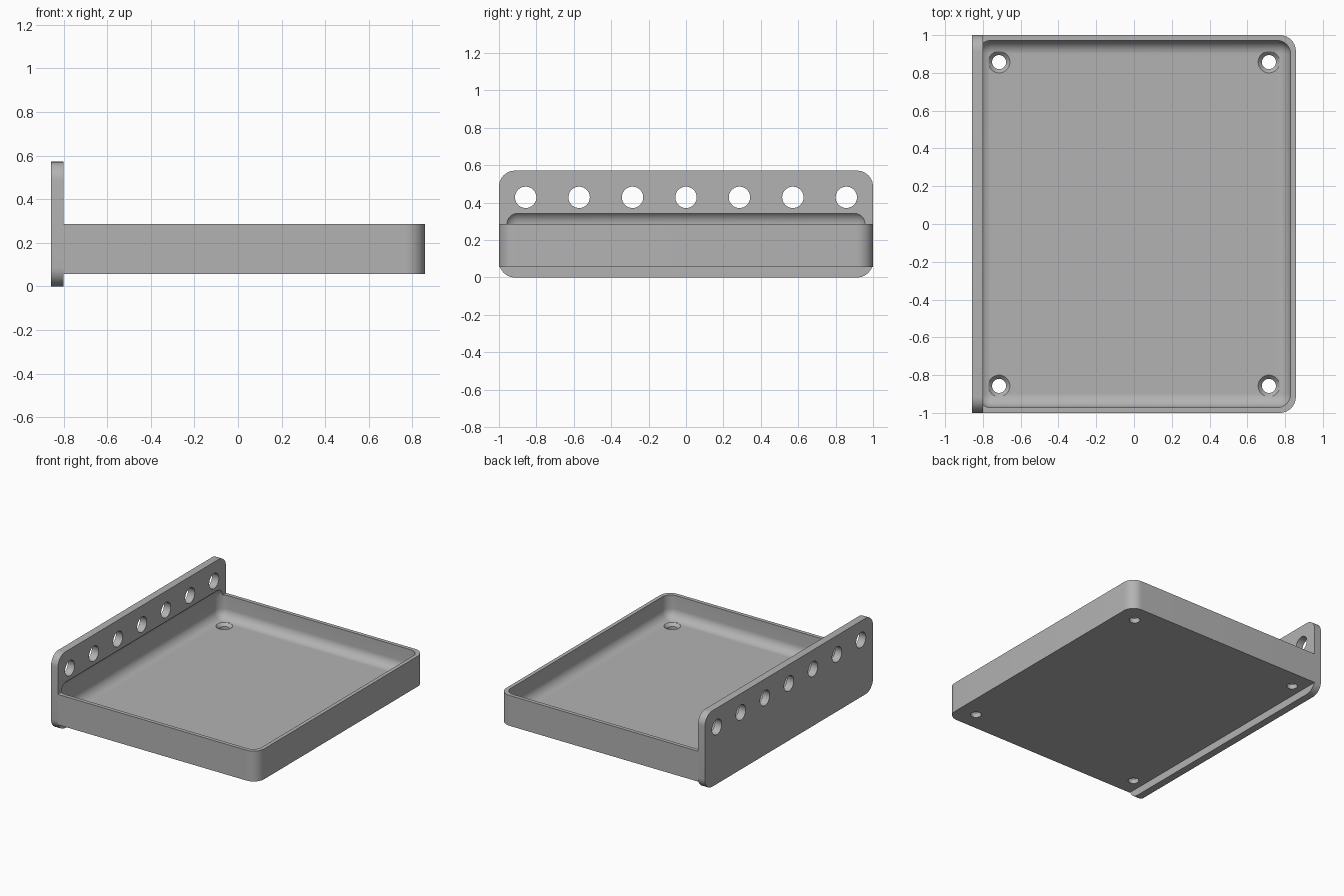
import bpy, bmesh, math
from mathutils import Matrix, Vector

if "Cube" in bpy.data.objects:
    bpy.data.objects.remove(bpy.data.objects["Cube"])

MM = 2 / 70            # design unit: the long side is 70 of these

grey = bpy.data.materials.new("plain grey")
grey.use_nodes = True
COLOUR = (0.45, 0.45, 0.45, 1)
grey.diffuse_color = COLOUR
grey.node_tree.nodes["Principled BSDF"].inputs["Base Color"].default_value = COLOUR


def finish(bm, name):
    """Turn a bmesh into a scene object."""
    bmesh.ops.recalc_face_normals(bm, faces=bm.faces)
    mesh = bpy.data.meshes.new(name)
    bm.to_mesh(mesh)
    bm.free()
    mesh.materials.append(grey)
    obj = bpy.data.objects.new(name, mesh)
    bpy.context.collection.objects.link(obj)
    return obj


def rounded_box(name, low, high, radius, pick):
    """Box between two corners, with the edges chosen by pick rounded."""
    bm = bmesh.new()
    low, high = Vector(low) * MM, Vector(high) * MM
    bmesh.ops.create_cube(bm, size=1)
    bmesh.ops.scale(bm, vec=high - low, verts=bm.verts)
    bmesh.ops.translate(bm, vec=(low + high) / 2, verts=bm.verts)
    edges = [e for e in bm.edges if pick(e.verts[0].co - e.verts[1].co, e.verts[0].co)]
    bmesh.ops.bevel(bm, geom=edges, offset=radius * MM, segments=10,
                    profile=0.5, affect='EDGES')
    return finish(bm, name)


def add_lathe(bm, profile, matrix, sides=40):
    """Closed turned solid from (radius, height) pairs."""
    rings = []
    for r, h in profile:
        ring = []
        for i in range(sides):
            a = math.tau * i / sides
            ring.append(bm.verts.new(matrix @ (Vector((r * math.cos(a), r * math.sin(a), h)) * MM)))
        rings.append(ring)
    for a, b in zip(rings, rings[1:]):
        for i in range(sides):
            j = (i + 1) % sides
            bm.faces.new((a[i], a[j], b[j], b[i]))
    bm.faces.new(rings[0])
    bm.faces.new(rings[-1])


def cut(obj, cutter):
    mod = obj.modifiers.new("cut", 'BOOLEAN')
    mod.operation, mod.solver, mod.object = 'DIFFERENCE', 'EXACT', cutter
    bpy.context.view_layer.objects.active = obj
    bpy.ops.object.modifier_apply(modifier=mod.name)


# Tray block, rounded only on the two upright edges away from the back plate
tray = rounded_box("tray", (-28, -35, 2), (30, 35, 10), 3,
                   lambda d, p: abs(d.z) > 0.01 and p.x > 0)

# Upright mounting plate with four rounded corners
plate = rounded_box("mounting_plate", (-30, -35, 0), (-28, 35, 20), 3,
                    lambda d, p: abs(d.x) > 0.01)

# Soft-edged pocket that hollows the tray and bites into the plate
pocket = rounded_box("pocket_cutter", (-29, -34, 4), (29, 34, 12.5), 2.5,
                     lambda d, p: True)

# Countersunk screw holes in the tray floor
bm = bmesh.new()
for x in (-25, 25):
    for y in (-30, 30):
        add_lathe(bm, [(1.3, 1), (1.3, 3.25), (2, 4), (2, 6)],
                  Matrix.Translation((x * MM, y * MM, 0)))
screw_holes = finish(bm, "screw_hole_cutter")

# Row of seven holes through the plate
bm = bmesh.new()
for i in range(-3, 4):
    add_lathe(bm, [(2, -3), (2, 3)],
              Matrix.Translation(Vector((-29, i * 10, 15)) * MM) @ Matrix.Rotation(math.pi / 2, 4, 'Y'))
plate_holes = finish(bm, "plate_hole_cutter")

cut(tray, pocket)
cut(tray, screw_holes)
cut(plate, pocket)
cut(plate, plate_holes)

for cutter in (pocket, screw_holes, plate_holes):
    bpy.data.objects.remove(cutter)

# Smooth the fillets and hole walls, keep the hard edges
bpy.ops.object.select_all(action='DESELECT')
for part in (tray, plate):
    part.select_set(True)
bpy.context.view_layer.objects.active = tray
bpy.ops.object.shade_smooth_by_angle(angle=math.radians(25))
